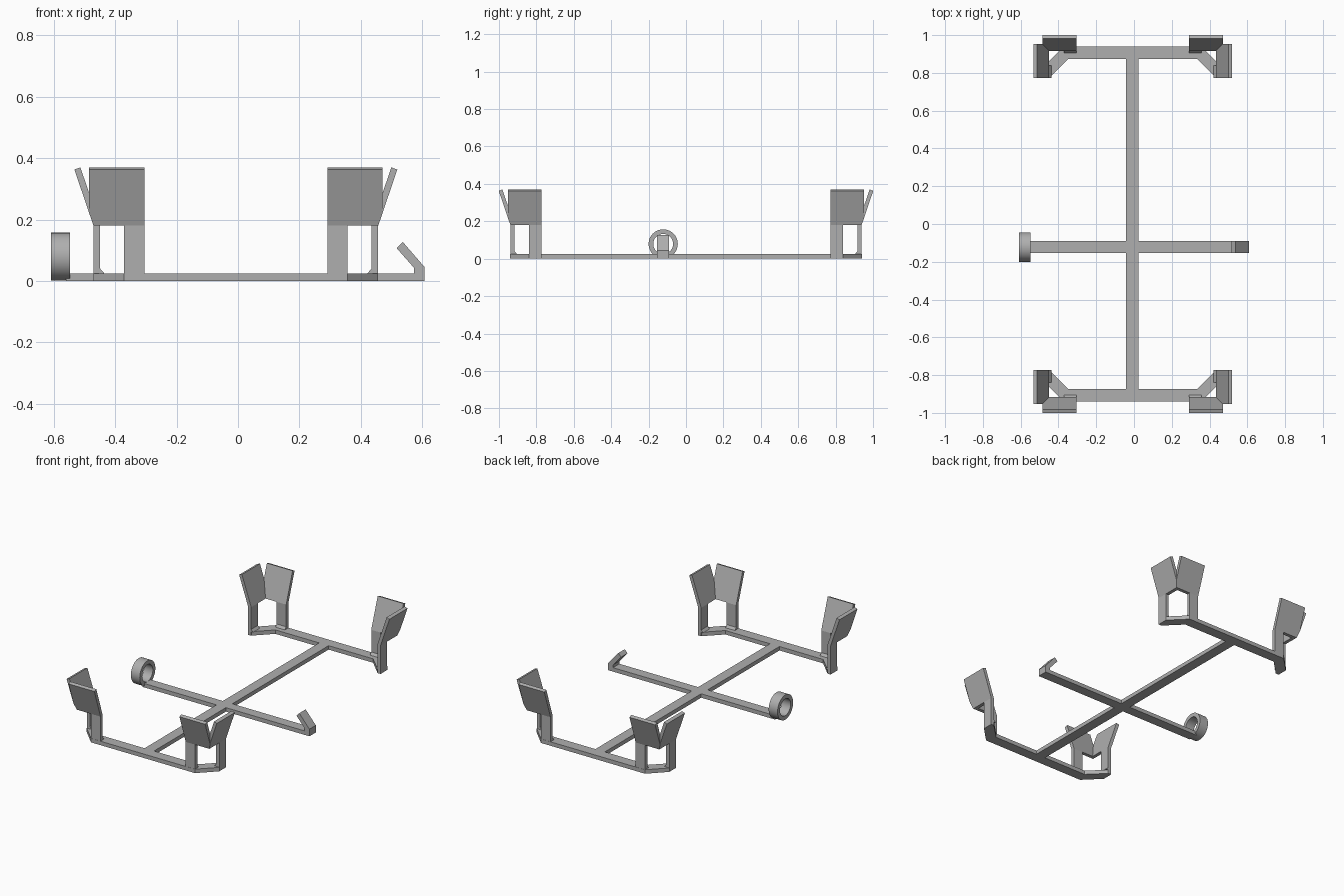
import bpy, bmesh, math

cube = bpy.data.objects.get("Cube")
if cube:
    bpy.data.objects.remove(cube, do_unlink=True)

grey = bpy.data.materials.new("plain_grey")
grey.use_nodes = True
COLOUR = (0.43, 0.43, 0.43, 1)
grey.diffuse_color = COLOUR
grey.node_tree.nodes["Principled BSDF"].inputs["Base Color"].default_value = COLOUR

CX = -0.007        # centre line of the frame
THICK = 0.025      # bar thickness
SHIFT = 0.475      # how much further out the ends are than the sides
LEDGE = 0.18       # height where the panels begin
ARM_Y = -0.122
ARM_HALF = 0.032


def loft(name, first, second):
    """Solid between two matching outlines."""
    bm = bmesh.new()
    a = [bm.verts.new(p) for p in first]
    b = [bm.verts.new(p) for p in second]
    bm.faces.new(a)
    bm.faces.new(b[::-1])
    for i in range(len(a)):
        j = (i + 1) % len(a)
        bm.faces.new((a[i], b[i], b[j], a[j]))
    bmesh.ops.recalc_face_normals(bm, faces=bm.faces)
    mesh = bpy.data.meshes.new(name)
    bm.to_mesh(mesh)
    bm.free()
    mesh.materials.append(grey)
    obj = bpy.data.objects.new(name, mesh)
    bpy.context.collection.objects.link(obj)
    return obj


def flat_bar(name, outline):
    return loft(name, [(x, y, 0) for x, y in outline],
                [(x, y, THICK) for x, y in outline])


def arm(name, profile):
    return loft(name, [(x, ARM_Y - ARM_HALF, z) for x, z in profile],
                [(x, ARM_Y + ARM_HALF, z) for x, z in profile])


# Spine running front to back
x0, x1, y1 = CX - 0.036, CX + 0.03, 0.873
flat_bar("spine", [(x0, -y1), (x1, -y1), (x1, y1), (x0, y1)])

# Arm with a bent hook, and the arm that carries the ring
arm("hook_arm", [(x1, 0), (0.608, 0), (0.608, 0.045), (0.537, 0.127),
                 (0.517, 0.107), (0.574, 0.042), (0.574, THICK), (x1, THICK)])
arm("ring_arm", [(x0, 0), (-0.56, 0), (-0.56, THICK), (x0, THICK)])

# Ring: a revolved rectangular section
SEGMENTS = 64
bm = bmesh.new()
section = [(-0.61, 0.078), (-0.548, 0.078), (-0.548, 0.053), (-0.61, 0.053)]
loops = []
for i in range(SEGMENTS):
    t = 2 * math.pi * i / SEGMENTS
    loops.append([bm.verts.new((x, ARM_Y + r * math.cos(t), 0.079 + r * math.sin(t)))
                  for x, r in section])
for i in range(SEGMENTS):
    a, b = loops[i], loops[(i + 1) % SEGMENTS]
    for k in range(4):
        n = (k + 1) % 4
        bm.faces.new((a[k], b[k], b[n], a[n]))
bmesh.ops.recalc_face_normals(bm, faces=bm.faces)
mesh = bpy.data.meshes.new("ring")
bm.to_mesh(mesh)
bm.free()
mesh.materials.append(grey)
ring = bpy.data.objects.new("ring", mesh)
bpy.context.collection.objects.link(ring)
bpy.context.view_layer.objects.active = ring
ring.select_set(True)
bpy.ops.object.shade_smooth_by_angle(angle=math.radians(35))
ring.select_set(False)

# Half outline of an end bar with its diagonal corner
HALF = [(0.364, 0.94), (0.464, 0.84), (0.464, 0.773), (0.443, 0.773), (0.342, 0.873)]
# Post section, with a small chamfer at the foot: (outward, height)
POST = [(0.464, 0), (0.464, LEDGE), (0.442, LEDGE), (0.442, 0.04),
        (0.429, THICK), (0.442, THICK), (0.442, 0)]
# Leaning panel outline, trimmed where it meets its neighbour: (along, height)
PANEL = [(0.298, LEDGE), (0.464, LEDGE), (0.478, 0.222), (0.478, 0.363), (0.298, 0.363)]
LEAN = 0.34

for sy, end in ((-1, "front"), (1, "back")):
    outline = HALF + [(-x, y) for x, y in reversed(HALF)]
    flat_bar(end + "_bar", [(CX + x, sy * y) for x, y in outline])

    for sx, side in ((1, "left"), (-1, "right")):
        for facing in ("end", "side"):
            def place(along, out, z):
                x, y = (along, out) if facing == "end" else (out, along)
                return (CX + sx * x, sy * (y + SHIFT), z)

            label = f"{end}_{side}_{facing}"
            loft(label + "_post", [place(0.298, w, z) for w, z in POST],
                 [place(0.364, w, z) for w, z in POST])

            outer = [place(u, 0.464 + LEAN * (z - LEDGE), z) for u, z in PANEL]
            inner = []
            for u, z in PANEL:
                top = z + 0.007 if z > 0.3 else z
                inner.append(place(u, 0.442 + LEAN * (top - LEDGE), top))
            loft(label + "_panel", outer, inner)
